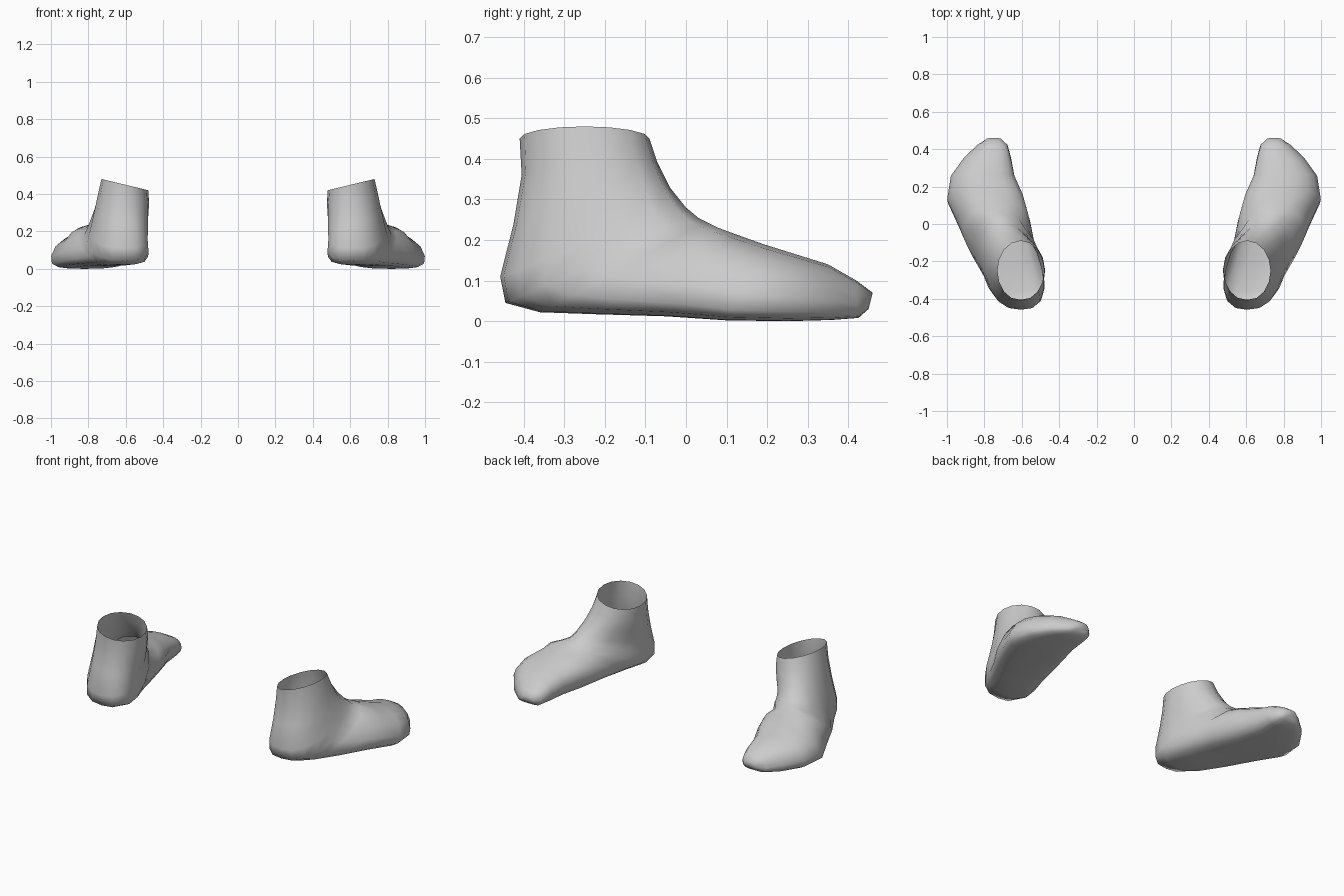
import bpy
import bmesh
from math import cos, sin, pi
from mathutils import Vector

cube = bpy.data.objects.get("Cube")
if cube:
    bpy.data.objects.remove(cube, do_unlink=True)

# One plain grey for everything
grey = bpy.data.materials.new("soft_grey")
grey.use_nodes = True
grey.diffuse_color = (0.6, 0.6, 0.6, 1)
grey.node_tree.nodes["Principled BSDF"].inputs["Base Color"].default_value = (0.6, 0.6, 0.6, 1)

SIDES = 16

# Cross-sections that fan from the ankle opening round the heel to the toes:
# (instep point, heel or sole point, half width)
SECTIONS = [
    ((.605, -.09, .45), (.605, -.41, .45), .125),
    ((.62, -.07, .39), (.605, -.405, .36), .137),
    ((.65, -.04, .33), (.605, -.425, .24), .145),
    ((.69, 0, .28), (.605, -.458, .11), .153),
    ((.71, .03, .255), (.605, -.445, .045), .16),
    ((.73, .05, .245), (.62, -.36, .022), .172),
    ((.77, .08, .23), (.68, -.22, .017), .183),
    ((.75, .12, .215), (.75, -.05, .012), .195),
    ((.77, .19, .19), (.81, .1, .002), .203),
    ((.79, .27, .165), (.82, .25, 0), .17),
    ((.77, .35, .14), (.79, .36, .003), .125),
    ((.75, .42, .10), (.76, .425, .008), .08),
    ((.75, .46, .07), (.75, .45, .03), .04),
]


def signed_power(value, power):
    return abs(value) ** power * (1 if value >= 0 else -1)


def section_points(index, top, bottom, half_width):
    """Rounded outline, fuller near the sole as it moves toward the toes."""
    top, bottom = Vector(top), Vector(bottom)
    foot = min(1, index / 8)
    power = 1 - 0.2 * foot
    tilt = 0.24 * max(0, 1 - index / 3)
    points = []
    for j in range(SIDES):
        angle = 2 * pi * j / SIDES
        up = (signed_power(cos(angle), power) + 1) / 2
        side = signed_power(sin(angle), power) * half_width
        point = bottom.lerp(top, up ** (1 + 0.5 * foot))
        points.append(point + Vector((side, 0, side * tilt)))
    return points


def make_foot(name, sign):
    bm = bmesh.new()
    rings = []
    for i, section in enumerate(SECTIONS):
        rings.append([bm.verts.new((p.x * sign, p.y, p.z))
                      for p in section_points(i, *section)])
    # Skin between neighbouring sections, ankle left open
    for upper, lower in zip(rings, rings[1:]):
        for j in range(SIDES):
            k = (j + 1) % SIDES
            bm.faces.new((upper[j], upper[k], lower[k], lower[j]))
    # Toe tip
    bm.faces.new(rings[-1])
    if sign < 0:
        bmesh.ops.reverse_faces(bm, faces=bm.faces[:])
    for face in bm.faces:
        face.smooth = True
    mesh = bpy.data.meshes.new(name)
    bm.to_mesh(mesh)
    bm.free()
    mesh.materials.append(grey)
    bpy.context.collection.objects.link(bpy.data.objects.new(name, mesh))


make_foot("left_foot", 1)
make_foot("right_foot", -1)
